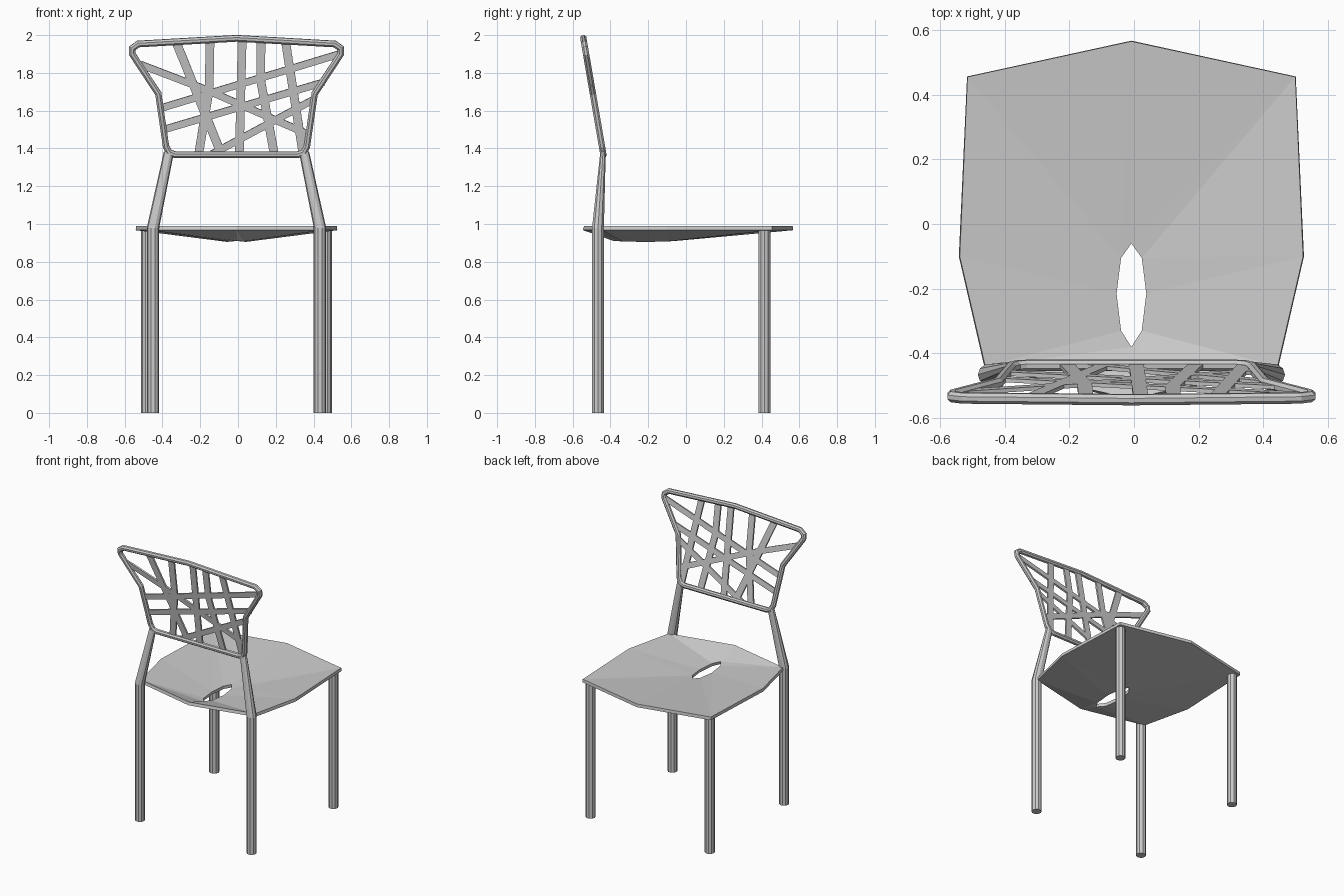
import bpy, bmesh
from math import sin, cos, pi
from mathutils import Vector

if "Cube" in bpy.data.objects:
    bpy.data.objects.remove(bpy.data.objects["Cube"])

CX = -0.008  # chair centre line


def make(name, verts, faces):
    me = bpy.data.meshes.new(name)
    me.from_pydata(verts, [], faces)
    bm = bmesh.new()
    bm.from_mesh(me)
    bmesh.ops.recalc_face_normals(bm, faces=bm.faces)
    bm.to_mesh(me)
    bm.free()
    ob = bpy.data.objects.new(name, me)
    bpy.context.scene.collection.objects.link(ob)
    return ob


def loft(name, rings, closed=False):
    """Skin a list of equal-sized rings; cap the ends unless closed."""
    n, m = len(rings[0]), len(rings)
    verts = [p for r in rings for p in r]
    faces = []
    for i in range(m if closed else m - 1):
        j = (i + 1) % m
        for k in range(n):
            l = (k + 1) % n
            faces.append((i*n + k, i*n + l, j*n + l, j*n + k))
    if not closed:
        faces += [tuple(range(n)), tuple(range((m-1)*n, m*n))]
    return make(name, verts, faces)


def ring(x, y, z, rx, ry, n=10):
    return [(x + rx*cos(2*pi*k/n), y + ry*sin(2*pi*k/n), z) for k in range(n)]


# Tilted plane of the backrest: x and height map to a point
def back_point(x, z):
    return Vector((x + CX, -0.437 - (z - 1.365)*0.172, z))


NORMAL = Vector((0, -1, -0.172)).normalized()

# Seat: faceted dish between an outer outline and an eye-shaped hole
outer_half = [(0, .565), (.507, .455), (.531, -.1), (.452, -.44), (0, -.54)]
hole_half = [(0, -.06, .932), (.032, -.105, .929), (.046, -.215, .927),
             (.032, -.33, .929), (0, -.38, .932)]
outer = outer_half + [(-x, y) for x, y in outer_half[3:0:-1]]
hole = hole_half + [(-x, y, z) for x, y, z in hole_half[3:0:-1]]
verts = [(x + CX, y, .989) for x, y in outer] + [(x + CX, y, z) for x, y, z in hole]
faces = []
for i in range(8):
    j = (i + 1) % 8
    faces += [(j, i, 8 + i), (j, 8 + i, 8 + j)]
seat = make("seat", verts, faces)
if seat.data.polygons[0].normal.z < 0:
    seat.data.flip_normals()
sol = seat.modifiers.new("thickness", 'SOLIDIFY')
sol.thickness, sol.offset = .022, -1

# Legs: the pair under the backrest continues up as tapered supports
for side, s in (("left", -1), ("right", 1)):
    loft(side + "_plain_leg",
         [ring(s*.472 + CX, .416, z, .033, .033) for z in (0, .972)])
    loft(side + "_backrest_leg",
         [ring(s*.442 + CX, -.466, 0, .033, .033),
          ring(s*.442 + CX, -.466, .98, .033, .033),
          ring(s*.357 + CX, -.439, 1.385, .027, .015)])

# Backrest frame: octagonal tube swept round a closed path
half = [(.325, 1.367), (.355, 1.377), (.373, 1.41), (.414, 1.69),
        (.552, 1.9), (.552, 1.93), (.52, 1.953), (0, 1.983)]
path = half + [(-x, z) for x, z in half[-2::-1]]
pts = [Vector(p) for p in path]
rings = []
for i, p in enumerate(pts):
    a = (p - pts[i-1]).normalized()
    b = (pts[(i+1) % len(pts)] - p).normalized()
    t = (a + b).normalized()
    side = Vector((t.y, -t.x)) / max(t.dot(b), .5)
    rings.append([back_point(*(p + side*.018*cos((k+.5)*pi/4)))
                  + NORMAL*.018*sin((k+.5)*pi/4) for k in range(8)])
loft("backrest_frame", rings, closed=True)

# Crossing slats, each a flat bar along a short path in the backrest plane
slats = [
    [(-.32, 1.965), (-.08, 1.37)],
    [(-.14, 1.975), (-.145, 1.71), (-.2, 1.37)],
    [(.03, 1.98), (.015, 1.37)],
    [(.13, 1.975), (.128, 1.76), (.2, 1.37)],
    [(.26, 1.965), (.35, 1.385)],
    [(-.51, 1.845), (-.17, 1.715), (.38, 1.475)],
    [(-.395, 1.615), (.545, 1.9)],
    [(-.385, 1.5), (.46, 1.75)],
    [(-.13, 1.37), (.41, 1.66)],
]
for n, line in enumerate(slats):
    p = [Vector(q) for q in line]
    rings = []
    for i, q in enumerate(p):
        t = (p[min(i+1, len(p)-1)] - p[max(i-1, 0)]).normalized()
        w = Vector((-t.y, t.x)) * (.023 if n < 5 else .019)
        rings.append([back_point(*(q + w*u)) + NORMAL*.006*v
                      for u, v in ((1, 1), (-1, 1), (-1, -1), (1, -1))])
    loft("backrest_slat_%d" % (n + 1), rings)
